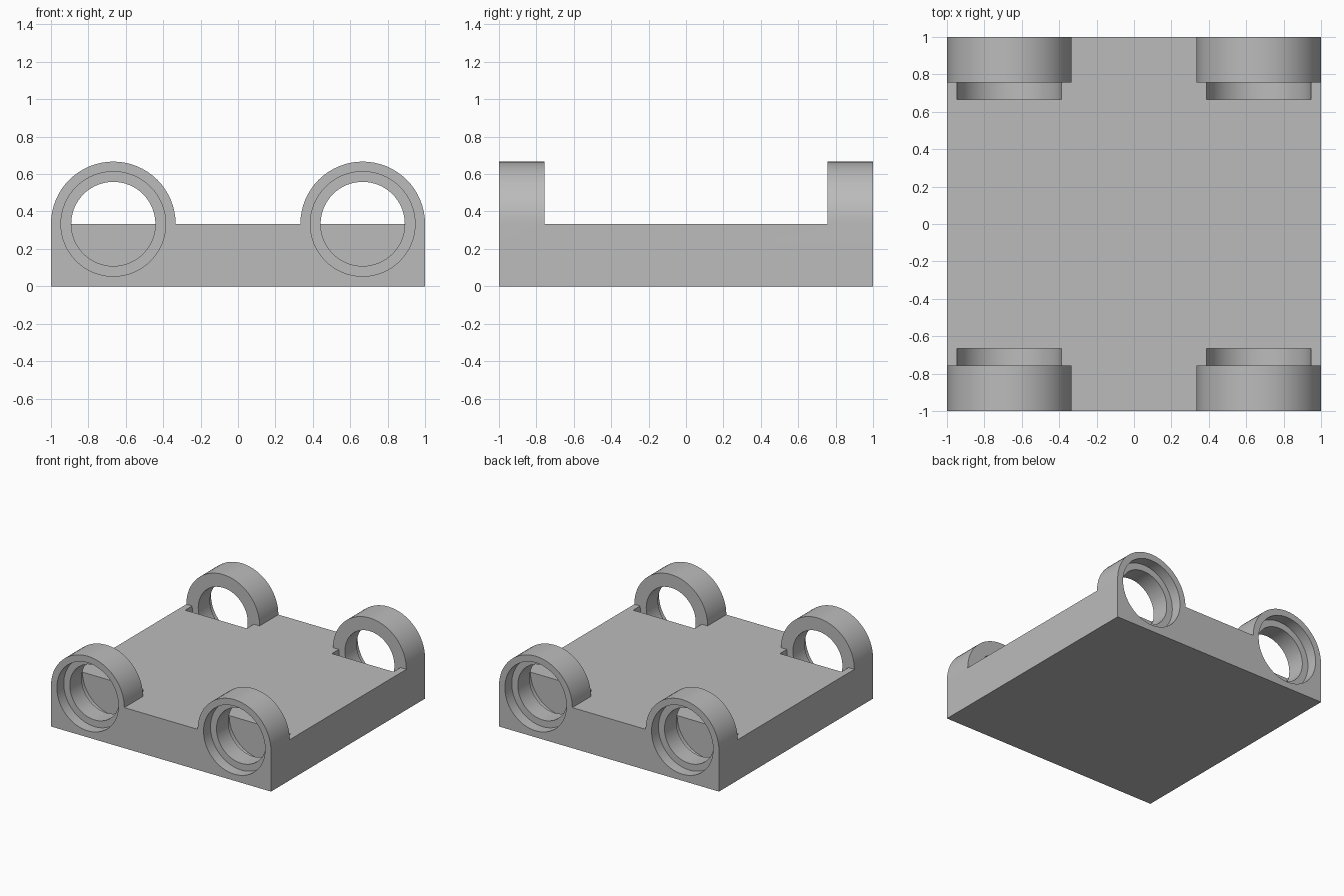
import bpy, bmesh, math

if "Cube" in bpy.data.objects:
    bpy.data.objects.remove(bpy.data.objects["Cube"], do_unlink=True)

THIRD = 1 / 3          # plate height, arch radius and arch centre height
HOLE_X = 2 / 3         # sideways position of each hole
ARCH_IN = 0.757        # inner face of the arches
BORE, RECESS = 0.225, 0.28
SEGS = 64

grey = bpy.data.materials.new("light grey")
grey.use_nodes = True
grey.diffuse_color = (0.5, 0.5, 0.5, 1)
grey.node_tree.nodes["Principled BSDF"].inputs["Base Color"].default_value = (0.5, 0.5, 0.5, 1)


def make_object(name, bm):
    bmesh.ops.recalc_face_normals(bm, faces=bm.faces[:])
    mesh = bpy.data.meshes.new(name)
    bm.to_mesh(mesh)
    bm.free()
    mesh.materials.append(grey)
    obj = bpy.data.objects.new(name, mesh)
    bpy.context.collection.objects.link(obj)
    return obj


def extrude_profile(name, points, half_length):
    """Extrude an x-z outline along y, symmetric about the middle."""
    bm = bmesh.new()
    face = bm.faces.new([bm.verts.new((x, -half_length, z)) for x, z in points])
    new = bmesh.ops.extrude_face_region(bm, geom=[face])["geom"]
    bmesh.ops.translate(bm, vec=(0, 2 * half_length, 0),
                        verts=[v for v in new if isinstance(v, bmesh.types.BMVert)])
    return make_object(name, bm)


def stepped_cutter(name, side_x, side_y):
    """Turned cutter: bore with a wider recess at each end."""
    steps = [(RECESS, 2 * THIRD), (RECESS, ARCH_IN), (BORE, ARCH_IN),
             (BORE, 0.91), (RECESS, 0.91), (RECESS, 1.05)]
    bm = bmesh.new()
    rings = []
    for r, y in steps:
        rings.append([bm.verts.new((side_x * HOLE_X + r * math.cos(a), side_y * y,
                                    THIRD + r * math.sin(a)))
                      for a in (math.tau * i / SEGS for i in range(SEGS))])
    for low, high in zip(rings, rings[1:]):
        for i in range(SEGS):
            j = (i + 1) % SEGS
            bm.faces.new((low[i], low[j], high[j], high[i]))
    bm.faces.new(rings[0])
    bm.faces.new(rings[-1])
    return make_object(name, bm)


# Body outline: flat plate with two round arches
outline = [(-1, 0), (1, 0)]
for cx in (HOLE_X, -HOLE_X):
    for i in range(SEGS // 2 + 1):
        a = math.tau * i / SEGS
        outline.append((cx + THIRD * math.cos(a), THIRD + THIRD * math.sin(a)))
body = extrude_profile("plate_with_arches", outline, 1)

# Cutters: the open space between the arches, and four holes
cutters = [extrude_profile("middle_cutter",
                           [(-1.2, THIRD), (1.2, THIRD), (1.2, 1), (-1.2, 1)], ARCH_IN)]
for sx in (-1, 1):
    for sy in (-1, 1):
        cutters.append(stepped_cutter("hole_cutter", sx, sy))

for cutter in cutters:
    cutter.hide_render = True
    mod = body.modifiers.new("cut", 'BOOLEAN')
    mod.operation = 'DIFFERENCE'
    mod.solver = 'EXACT'
    mod.object = cutter

# Apply the cuts and remove the cutters
bpy.context.view_layer.update()
result = bpy.data.meshes.new_from_object(
    body.evaluated_get(bpy.context.evaluated_depsgraph_get()))
body.modifiers.clear()
body.data = result
for cutter in cutters:
    bpy.data.objects.remove(cutter, do_unlink=True)

# Smooth round walls, sharp edges
bpy.ops.object.select_all(action='DESELECT')
body.select_set(True)
bpy.context.view_layer.objects.active = body
bpy.ops.object.shade_smooth_by_angle(angle=math.radians(30))
